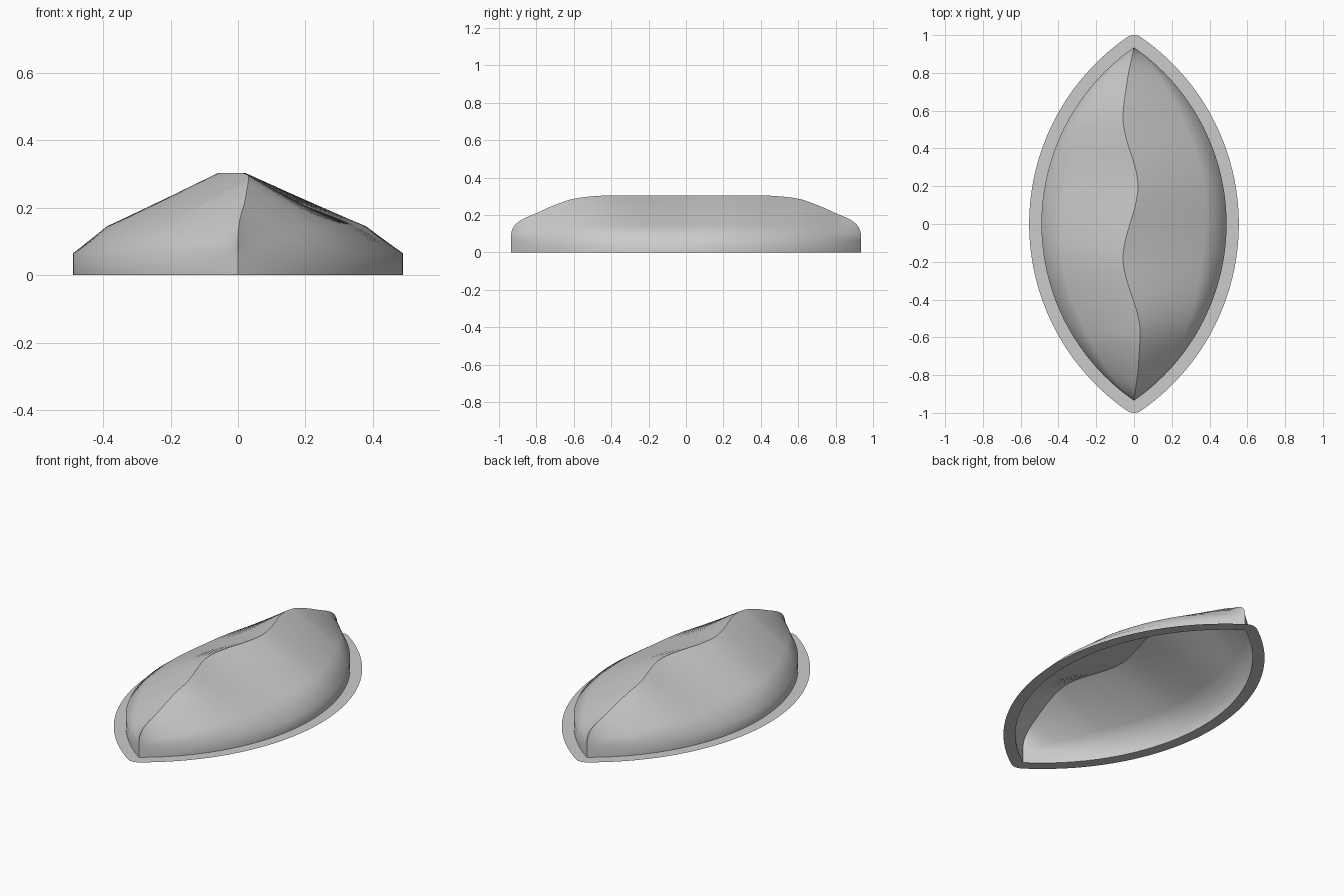
import bpy, bmesh, math

if "Cube" in bpy.data.objects:
    bpy.data.objects.remove(bpy.data.objects["Cube"])

HALF_L, HALF_W, RIM = 0.935, 0.49, 0.065
R = (HALF_L**2 + HALF_W**2) / (2 * HALF_W)   # radius of each side arc
CX = R - HALF_W                              # arc centre offset
TIP = math.atan2(HALF_L, CX)                 # half angle of each arc


def curve(pts, x):
    """Smooth (monotone Hermite) interpolation through a short table."""
    n = len(pts)
    s = [(pts[i+1][1] - pts[i][1]) / (pts[i+1][0] - pts[i][0]) for i in range(n - 1)]
    m = [s[0]] + [0 if a * b <= 0 else 2 * a * b / (a + b)
                  for a, b in zip(s, s[1:])] + [s[-1]]
    x = min(max(x, pts[0][0]), pts[-1][0])
    i = max(k for k in range(n - 1) if pts[k][0] <= x)
    h = pts[i+1][0] - pts[i][0]
    t = (x - pts[i][0]) / h
    return (pts[i][1] * (1 + 2*t) * (1 - t)**2 + m[i] * h * t * (1 - t)**2
            + pts[i+1][1] * t * t * (3 - 2*t) + m[i+1] * h * t * t * (t - 1))


# wavy ridge line in plan, and its height along the length
RIDGE_X = [(-0.935, 0), (-0.75, 0.023), (-0.57, 0.032), (-0.18, -0.058),
           (0.2, 0.021), (0.56, -0.058), (0.75, -0.037), (0.935, 0)]
RIDGE_Z = [(0, 0.304), (0.42, 0.304), (0.5, 0.3), (0.6, 0.287), (0.7, 0.254),
           (0.8, 0.21), (0.88, 0.174), (0.915, 0.146), (0.93, 0.12), (0.935, 0.10)]


def finish(bm, name):
    for f in bm.faces:
        f.smooth = True
    me = bpy.data.meshes.new(name)
    bm.to_mesh(me)
    bm.free()
    ob = bpy.data.objects.new(name, me)
    bpy.context.collection.objects.link(ob)


# Ridged shell: cross-sections lofted along the length
bm = bmesh.new()
N = 120
rows, ridge = [], set()
for i in range(N + 1):
    y = HALF_L * math.sin(math.pi * (i / N - 0.5))
    w = max(math.sqrt(R * R - y * y) - CX, 0)
    rx, h = curve(RIDGE_X, y), curve(RIDGE_Z, abs(y))
    low = 0.065
    mid = low + (h - low) * 0.335
    side = lambda s: [(s * w, 0), (s * w, low), (rx + 0.78 * (s * w - rx), mid)]
    prof = side(-1) + [(rx, h)] + side(1)[::-1]
    rows.append([bm.verts.new((x, y, z)) for x, z in prof])
    ridge.add(rows[-1][3])
for a, b in zip(rows, rows[1:]):
    for j in range(6):
        bm.faces.new((a[j], a[j+1], b[j+1], b[j]))
for e in bm.edges:
    if e.verts[0] in ridge and e.verts[1] in ridge:
        e.smooth = False
bmesh.ops.remove_doubles(bm, verts=bm.verts, dist=1e-5)
for e in bm.edges:                           # sharp vertical tips
    if all(abs(v.co.y) > HALF_L - 1e-5 for v in e.verts):
        e.smooth = False
finish(bm, "ridged_shell")

# Flat rim: side arcs offset outwards, joined by rounded tips
bm = bmesh.new()
inner, outer = [], []
for turn in (1, -1):
    for k in range(81):
        a = TIP * (k / 40 - 1)
        c, s = math.cos(a), math.sin(a)
        inner.append((turn * (R * c - CX), turn * R * s))
        outer.append((turn * ((R + RIM) * c - CX), turn * (R + RIM) * s))
    for k in range(1, 12):
        a = TIP + (math.pi - 2 * TIP) * k / 12
        inner.append((0, turn * HALF_L))
        outer.append((turn * RIM * math.cos(a), turn * (HALF_L + RIM * math.sin(a))))
vi = [bm.verts.new((x, y, 0)) for x, y in inner]
vo = [bm.verts.new((x, y, 0)) for x, y in outer]
for k in range(len(vi)):
    n = (k + 1) % len(vi)
    bm.faces.new((vi[k], vo[k], vo[n], vi[n]))
bmesh.ops.remove_doubles(bm, verts=bm.verts, dist=1e-5)
finish(bm, "flat_rim")
